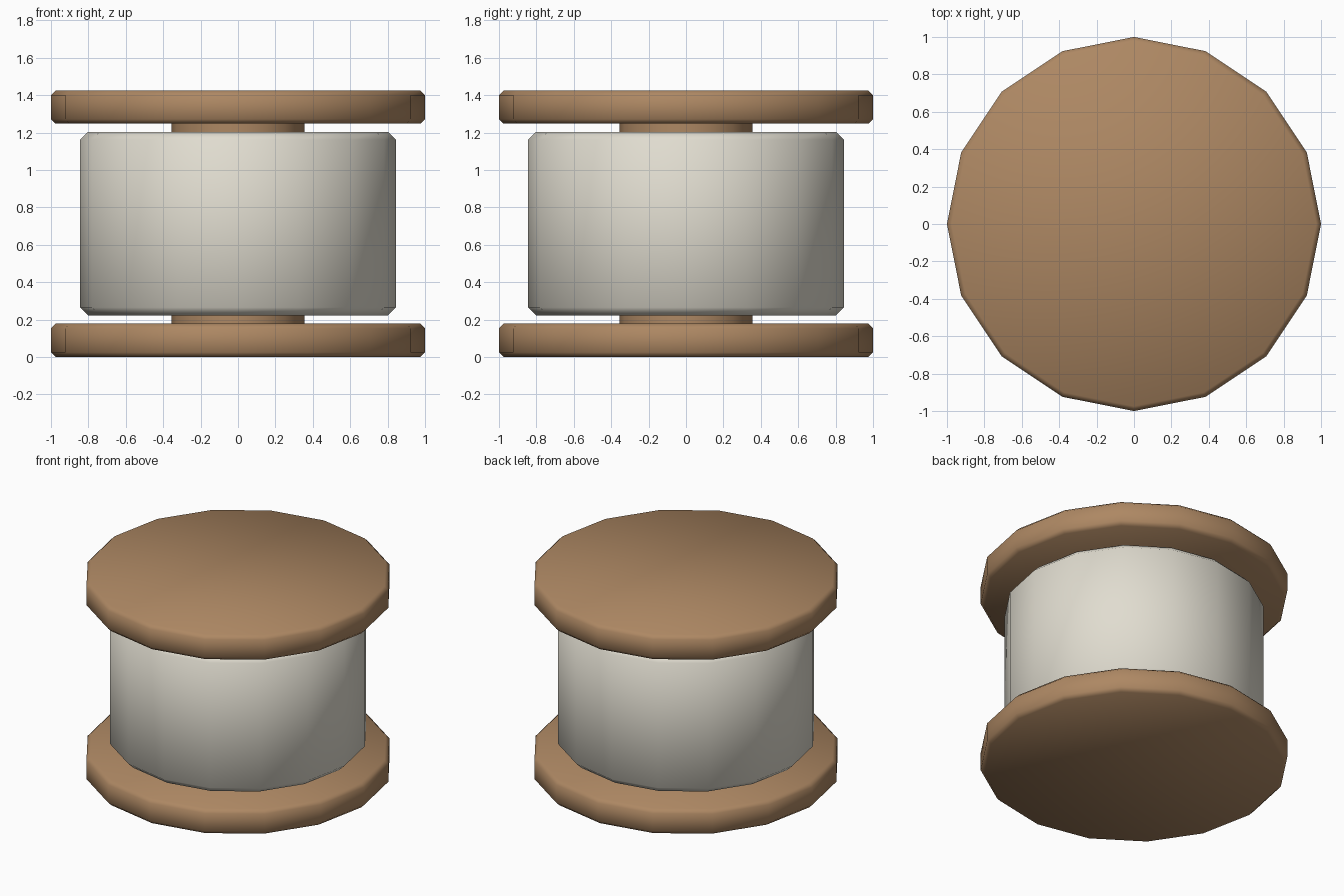
import bpy

SIDES = 16

cube = bpy.data.objects.get("Cube")
if cube:
    bpy.data.objects.remove(cube, do_unlink=True)


def make_material(name, rgb):
    mat = bpy.data.materials.new(name)
    mat.use_nodes = True
    mat.diffuse_color = (*rgb, 1)
    mat.node_tree.nodes["Principled BSDF"].inputs["Base Color"].default_value = (*rgb, 1)
    return mat


def make_disc(name, radius, bottom, top, mat, bevel=0):
    """Faceted cylinder with softly shaded, chamfered rims."""
    bpy.ops.mesh.primitive_cylinder_add(
        vertices=SIDES, radius=radius, depth=top - bottom,
        location=(0, 0, (bottom + top) / 2))
    obj = bpy.context.object
    obj.name = obj.data.name = name
    obj.data.materials.append(mat)
    bpy.ops.object.shade_smooth()
    if bevel:
        mod = obj.modifiers.new("rim_chamfer", "BEVEL")
        mod.width = bevel
        mod.segments = 1
        mod.limit_method = "ANGLE"
    return obj


wood = make_material("wood", (0.42, 0.245, 0.125))
thread_white = make_material("thread_white", (0.75, 0.72, 0.63))

# Wooden end plates
make_disc("bottom_flange", 1.0, 0.0, 0.178, wood, 0.025)
make_disc("top_flange", 1.0, 1.247, 1.425, wood, 0.025)

# Central core joining the plates
core = make_disc("core", 0.356, 0.1, 1.32, wood)
bpy.context.view_layer.objects.active = core
bpy.ops.object.shade_smooth_by_angle()

# Wound thread
make_disc("thread_winding", 0.845, 0.223, 1.203, thread_white, 0.042)
